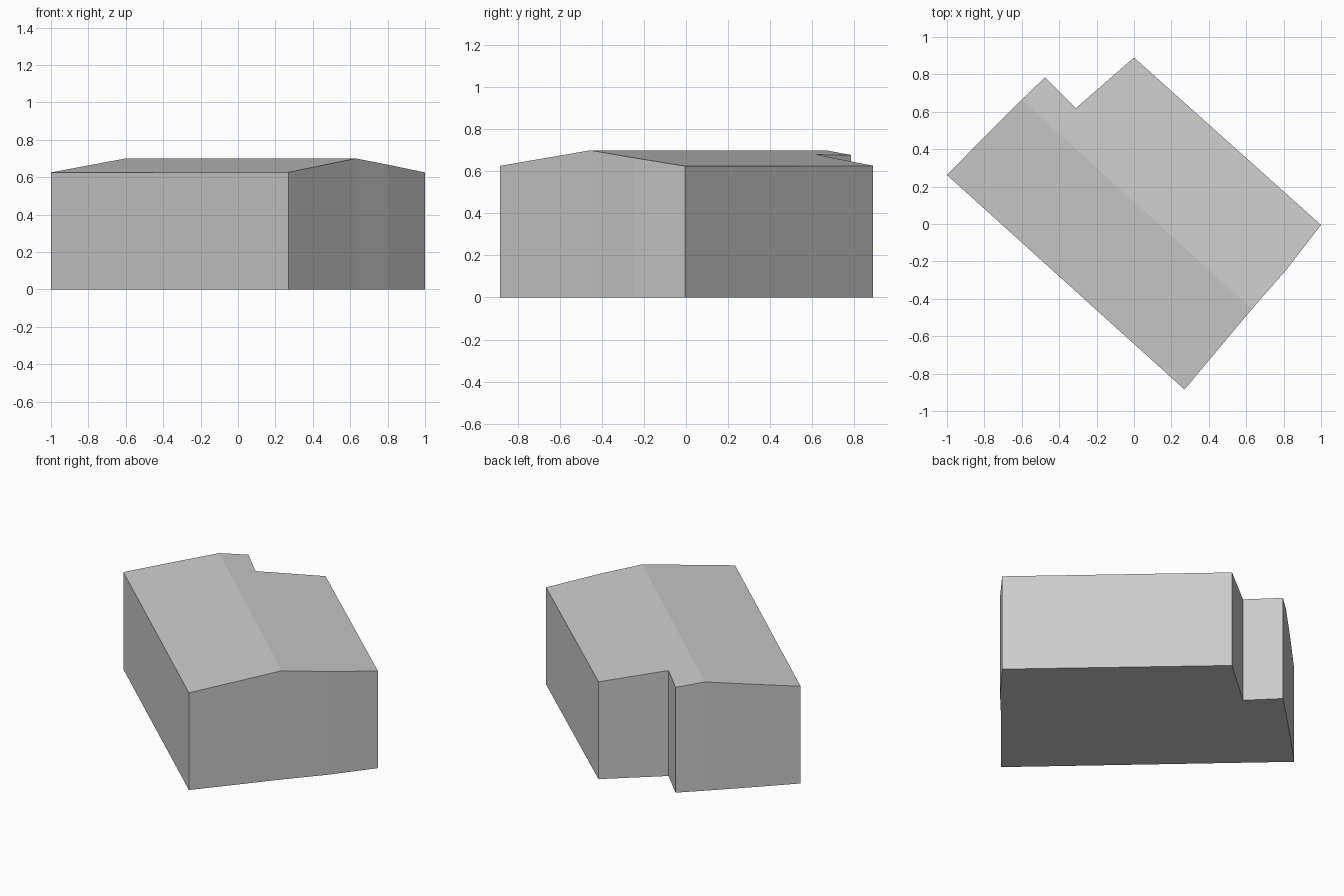
import bpy, bmesh
from mathutils import Vector

cube = bpy.data.objects.get("Cube")
if cube:
    bpy.data.objects.remove(cube)

# One plain grey for walls and roof
grey = bpy.data.materials.new("plain_grey")
grey.use_nodes = True
colour = (0.6, 0.6, 0.6, 1)
grey.diffuse_color = colour
grey.node_tree.nodes["Principled BSDF"].inputs["Base Color"].default_value = colour

# Plan outline, counter-clockwise, with a notch in the back corner
footprint = [(-1, 0.262), (0.27, -0.885), (0.63, -0.455), (0.81, -0.25),
             (1, -0.005), (0, 0.89), (-0.31, 0.62), (-0.475, 0.785),
             (-0.6, 0.665), (-0.82, 0.446)]
RIDGE_A, RIDGE_B = 2, 8
RIDGE_Z, EAVES_Z = 0.70, 0.625

start = Vector(footprint[RIDGE_A])
along = (Vector(footprint[RIDGE_B]) - start).normalized()


def ridge_offset(point):
    """Signed distance in plan from the ridge line."""
    return along.cross(Vector(point) - start)


reach_left = max(ridge_offset(p) for p in footprint)
reach_right = -min(ridge_offset(p) for p in footprint)


def roof_height(point):
    """Height of the shallow gable above a plan point."""
    d = ridge_offset(point)
    reach = reach_left if d > 0 else reach_right
    return RIDGE_Z - (RIDGE_Z - EAVES_Z) * abs(d) / reach


bm = bmesh.new()
base = [bm.verts.new((x, y, 0)) for x, y in footprint]
top = [bm.verts.new((x, y, roof_height((x, y)))) for x, y in footprint]
count = len(footprint)

# Walls and floor
for i in range(count):
    j = (i + 1) % count
    bm.faces.new((base[i], base[j], top[j], top[i]))
bm.faces.new(base[::-1])

# Two roof slopes meeting at the ridge
bm.faces.new(top[RIDGE_A:RIDGE_B + 1])
bm.faces.new(top[RIDGE_B:] + top[:RIDGE_A + 1])
bmesh.ops.recalc_face_normals(bm, faces=bm.faces)

mesh = bpy.data.meshes.new("gabled_building")
bm.to_mesh(mesh)
bm.free()
mesh.materials.append(grey)
building = bpy.data.objects.new("gabled_building", mesh)
bpy.context.collection.objects.link(building)
